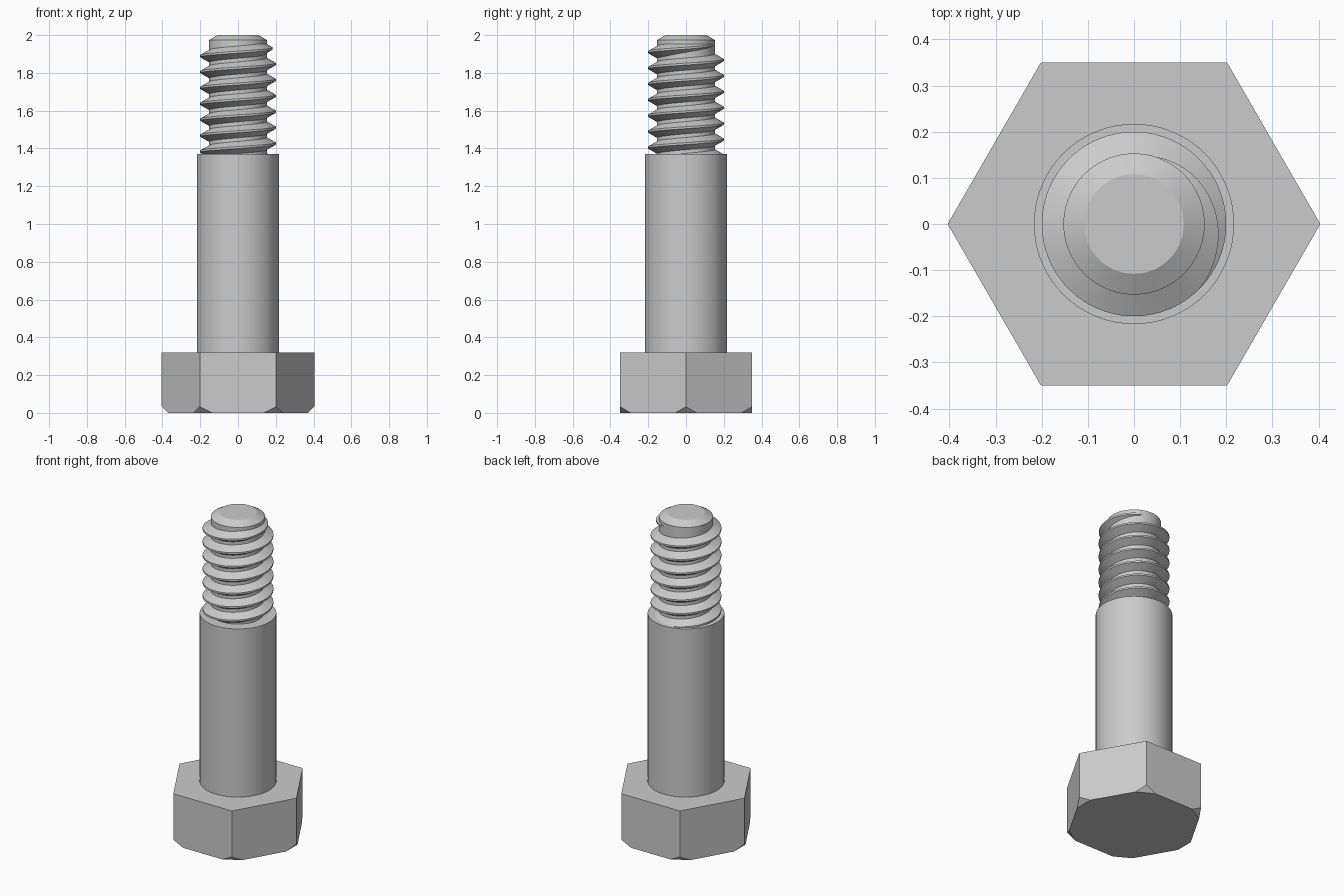
import bpy
import bmesh
from math import cos, sin, tan, radians, pi
from mathutils import Vector

cube = bpy.data.objects.get("Cube")
if cube:
    bpy.data.objects.remove(cube, do_unlink=True)

# One plain steel colour
STEEL = (0.6, 0.6, 0.6, 1.0)
steel = bpy.data.materials.new("grey steel")
steel.use_nodes = True
steel.diffuse_color = STEEL
steel.node_tree.nodes["Principled BSDF"].inputs["Base Color"].default_value = STEEL

# Main dimensions
HEAD_RADIUS, HEAD_TOP = 0.404, 0.32
SHANK_RADIUS, SHANK_TOP = 0.217, 1.37
CORE_RADIUS, CREST_RADIUS = 0.153, 0.2
TIP_RADIUS, TIP_START, TOP = 0.108, 1.974, 2.0
PITCH = 0.0842


def finish(bm, name, smooth=True):
    bmesh.ops.recalc_face_normals(bm, faces=bm.faces)
    mesh = bpy.data.meshes.new(name)
    bm.to_mesh(mesh)
    bm.free()
    mesh.materials.append(steel)
    obj = bpy.data.objects.new(name, mesh)
    bpy.context.collection.objects.link(obj)
    if smooth:
        bpy.ops.object.select_all(action="DESELECT")
        obj.select_set(True)
        bpy.context.view_layer.objects.active = obj
        bpy.ops.object.shade_smooth_by_angle(angle=radians(25))
    return obj


def lathe(name, profile, segments=72):
    """Closed round part from (radius, height) points."""
    bm = bmesh.new()
    rings = []
    for r, z in profile:
        rings.append([bm.verts.new((r * cos(2 * pi * i / segments),
                                    r * sin(2 * pi * i / segments), z))
                      for i in range(segments)])
    for low, high in zip(rings, rings[1:]):
        for i in range(segments):
            j = (i + 1) % segments
            bm.faces.new((low[i], low[j], high[j], high[i]))
    bm.faces.new(rings[0])
    bm.faces.new(rings[-1])
    return finish(bm, name)


# Hexagonal head, with its lower corners cut off flat
bm = bmesh.new()
base = bm.faces.new([bm.verts.new((HEAD_RADIUS * cos(k * pi / 3),
                                   HEAD_RADIUS * sin(k * pi / 3), 0))
                     for k in range(6)])
top = bmesh.ops.extrude_face_region(bm, geom=[base], use_keep_orig=True)
bmesh.ops.translate(bm, vec=(0, 0, HEAD_TOP),
                    verts=[v for v in top["geom"] if isinstance(v, bmesh.types.BMVert)])
bmesh.ops.recalc_face_normals(bm, faces=bm.faces)
CUT = 0.033
for k in range(6):
    out = Vector((cos(k * pi / 3), sin(k * pi / 3), 0))
    cut = bmesh.ops.bisect_plane(bm, geom=bm.verts[:] + bm.edges[:] + bm.faces[:],
                                 plane_co=out * (HEAD_RADIUS - CUT),
                                 plane_no=out - Vector((0, 0, 1)), clear_outer=True)
    edges = [e for e in cut["geom_cut"] if isinstance(e, bmesh.types.BMEdge)]
    bmesh.ops.holes_fill(bm, edges=edges, sides=0)
finish(bm, "hex_head", smooth=False)

# Plain shank and the threaded core with its bevelled tip
lathe("shank", [(SHANK_RADIUS, HEAD_TOP - 0.02), (SHANK_RADIUS, SHANK_TOP)])
lathe("thread_core", [(CORE_RADIUS, SHANK_TOP - 0.02), (CORE_RADIUS, TIP_START),
                      (TIP_RADIUS, TOP)])

# Right-handed thread ridge that starts in the shank and fades out near the tip
STEPS = 72
END, FADE = radians(72), radians(117)
CREST_HALF, INNER = PITCH / 16, 0.14
count = int(7.6 * STEPS)
bm = bmesh.new()
sections = []
for i in range(count + 1):
    back = (count - i) * 2 * pi / STEPS
    angle = END - back
    z = 1.931 + PITCH * angle / (2 * pi)
    fade = min(1, back / FADE)
    crest = CORE_RADIUS + (CREST_RADIUS - CORE_RADIUS) * fade
    root_half = CREST_HALF + (crest - INNER) * tan(radians(30))
    sections.append([bm.verts.new((r * cos(angle), r * sin(angle), z + dz))
                     for r, dz in ((INNER, -root_half), (crest, -CREST_HALF),
                                   (crest, CREST_HALF), (INNER, root_half))])
for a, b in zip(sections, sections[1:]):
    for k in range(4):
        j = (k + 1) % 4
        bm.faces.new((a[k], a[j], b[j], b[k]))
bm.faces.new(sections[0])
bm.faces.new(sections[-1])
finish(bm, "thread_ridge")
